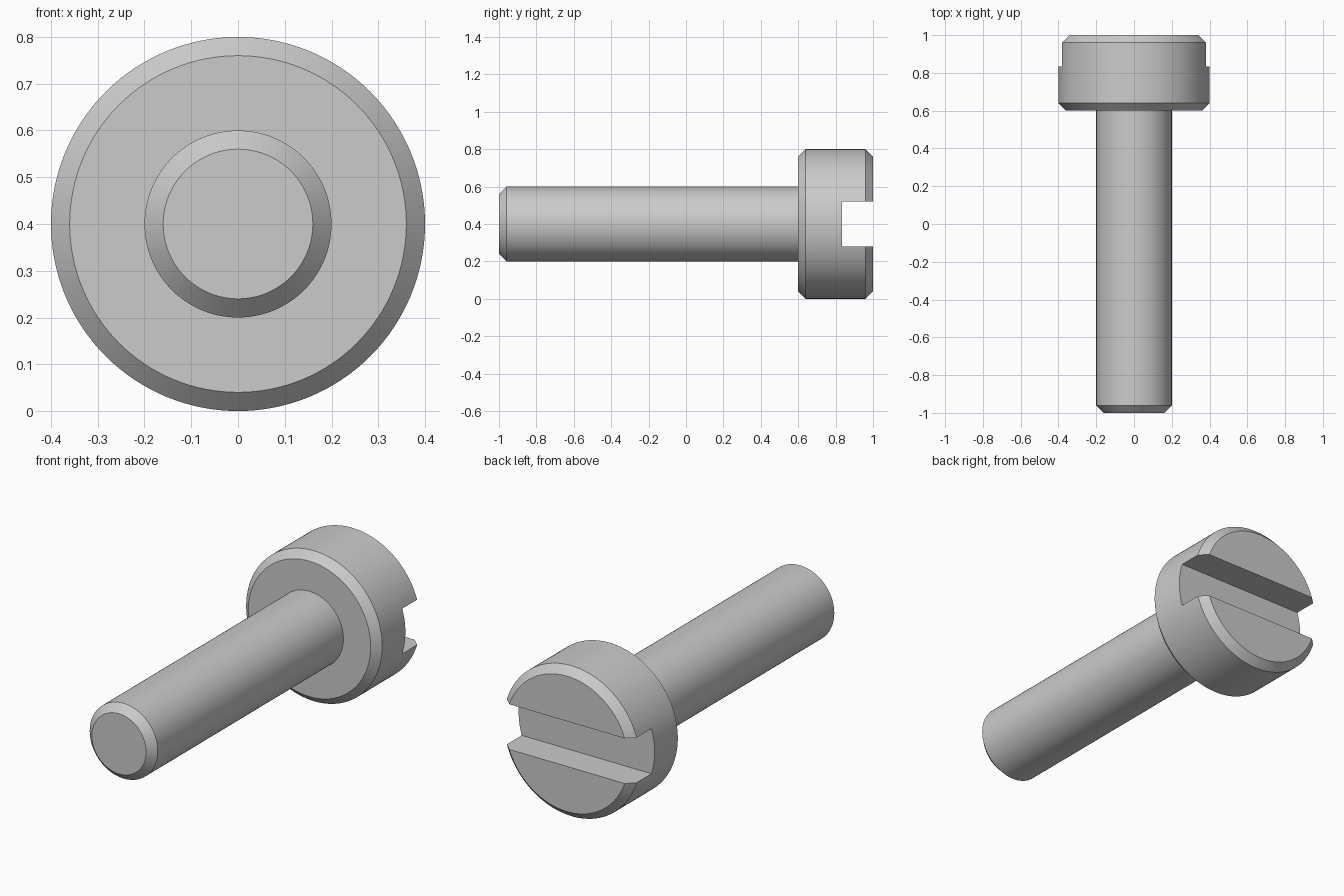
import bpy
import bmesh
import math
from mathutils import Vector

cube = bpy.data.objects.get("Cube")
if cube:
    bpy.data.objects.remove(cube, do_unlink=True)

AXIS_Z = 0.4        # height of the screw's axis
SHANK_R, HEAD_R = 0.2, 0.4
TIP_Y, SEAT_Y, END_Y = -1.0, 0.6, 1.0
CHAMFER = 0.04
SLOT_DEPTH, SLOT_WIDTH = 0.165, 0.24
SEGMENTS = 128

# Plain grey steel
steel = bpy.data.materials.new("grey_steel")
steel.use_nodes = True
colour = (0.6, 0.6, 0.6, 1.0)
steel.diffuse_color = colour
steel.node_tree.nodes["Principled BSDF"].inputs["Base Color"].default_value = colour


def add_object(name, bm):
    bmesh.ops.recalc_face_normals(bm, faces=bm.faces)
    mesh = bpy.data.meshes.new(name)
    bm.to_mesh(mesh)
    bm.free()
    mesh.materials.append(steel)
    obj = bpy.data.objects.new(name, mesh)
    bpy.context.collection.objects.link(obj)
    return obj


def lathe(name, profile):
    """Turn (radius, y) points about the screw axis and cap both ends."""
    bm = bmesh.new()
    verts = [bm.verts.new((0, y, AXIS_Z + r)) for r, y in profile]
    edges = [bm.edges.new(pair) for pair in zip(verts, verts[1:])]
    bmesh.ops.spin(bm, geom=verts + edges, cent=(0, 0, AXIS_Z), axis=(0, 1, 0),
                   angle=math.tau, steps=SEGMENTS, use_duplicate=False)
    bmesh.ops.remove_doubles(bm, verts=bm.verts, dist=1e-4)
    bmesh.ops.holes_fill(bm, edges=[e for e in bm.edges if e.is_boundary], sides=0)
    return add_object(name, bm)


# Chamfered shank and cylindrical head, turned in one piece
screw = lathe("screw_body", [
    (SHANK_R - CHAMFER, TIP_Y),
    (SHANK_R, TIP_Y + CHAMFER),
    (SHANK_R, SEAT_Y),
    (HEAD_R - CHAMFER, SEAT_Y),
    (HEAD_R, SEAT_Y + CHAMFER),
    (HEAD_R, END_Y - CHAMFER),
    (HEAD_R - CHAMFER, END_Y),
])

# Driver slot across the head
bm = bmesh.new()
bmesh.ops.create_cube(bm, size=1)
bmesh.ops.scale(bm, verts=bm.verts, vec=(1, 2 * SLOT_DEPTH, SLOT_WIDTH))
bmesh.ops.translate(bm, verts=bm.verts, vec=Vector((0, END_Y, AXIS_Z)))
cutter = add_object("slot_cutter", bm)
cutter.hide_render = True

slot = screw.modifiers.new("driver_slot", 'BOOLEAN')
slot.operation = 'DIFFERENCE'
slot.solver = 'EXACT'
slot.object = cutter

bpy.ops.object.select_all(action='DESELECT')
screw.select_set(True)
bpy.context.view_layer.objects.active = screw
bpy.ops.object.modifier_apply(modifier=slot.name)
bpy.data.objects.remove(cutter, do_unlink=True)

# Smooth round surfaces, crisp chamfers and slot
bpy.ops.object.shade_smooth_by_angle(angle=math.radians(30))
